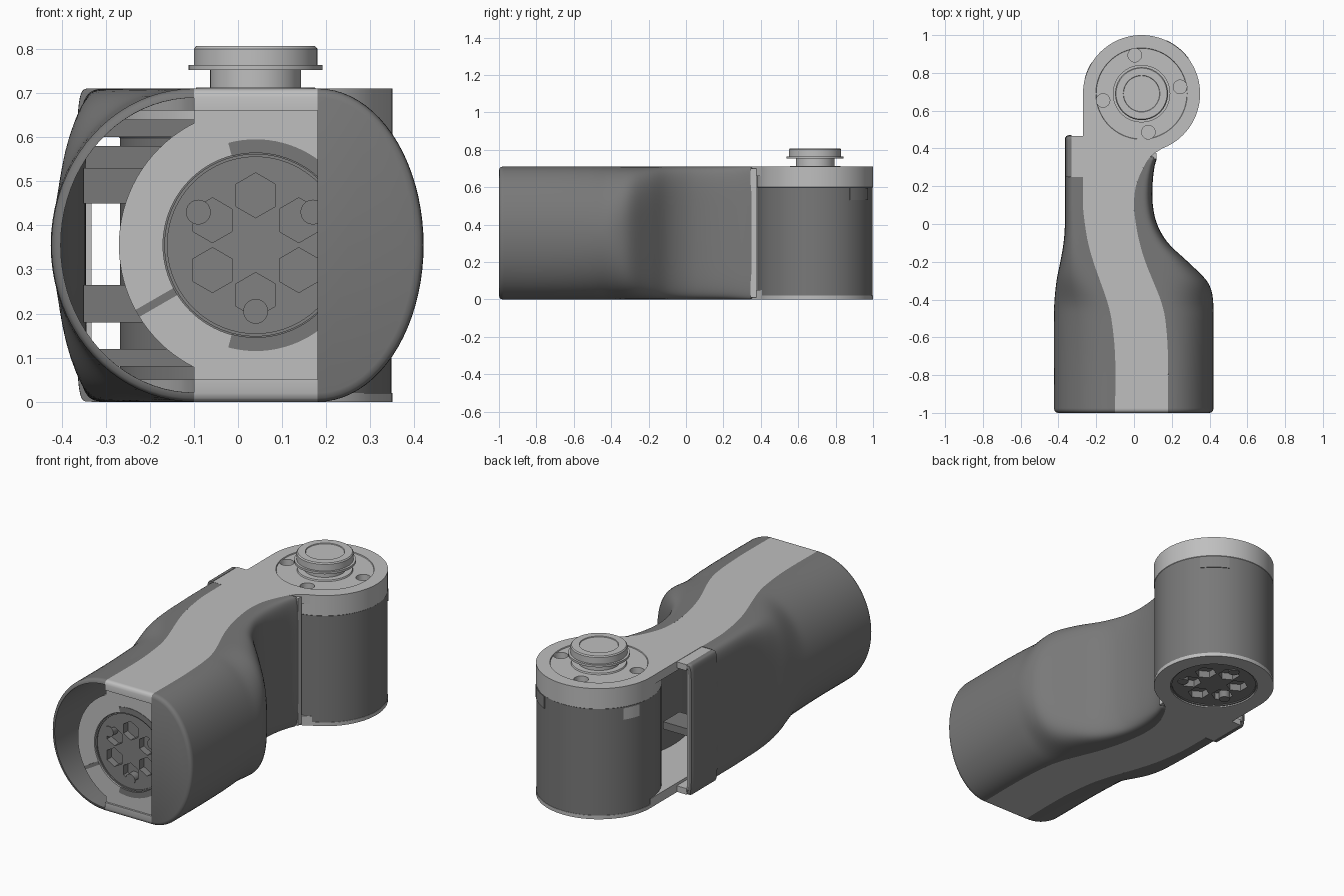
import bpy, bmesh, math
from mathutils import Matrix, Vector

if "Cube" in bpy.data.objects:
    bpy.data.objects.remove(bpy.data.objects["Cube"])

def material(name, v):
    m = bpy.data.materials.new(name)
    m.diffuse_color = (v, v, v, 1)
    m.use_nodes = True
    m.node_tree.nodes["Principled BSDF"].inputs["Base Color"].default_value = m.diffuse_color
    return m

LIGHT = material("light grey", 0.52)
DARK = material("dark grey", 0.19)
HUB = material("hub grey", 0.22)
MID = 0.355            # half height of the arm
CX, CY = 0.04, 0.69    # axis of the upright joint
FRONT = Matrix.Translation((CX, -0.99, MID)) @ Matrix.Rotation(math.pi / 2, 4, 'X')
UNDER = Matrix.Translation((CX, CY, 0)) @ Matrix.Rotation(math.pi, 4, 'X')
UP = Matrix.Translation((CX, CY, 0))

def finish(bm, name, mat, matrix=Matrix()):
    bmesh.ops.remove_doubles(bm, verts=bm.verts, dist=1e-5)
    bmesh.ops.delete(bm, geom=[e for e in bm.edges if not e.link_faces], context='EDGES')
    bmesh.ops.transform(bm, matrix=matrix, verts=bm.verts)
    bmesh.ops.recalc_face_normals(bm, faces=bm.faces)
    me = bpy.data.meshes.new(name)
    bm.to_mesh(me)
    bm.free()
    ob = bpy.data.objects.new(name, me)
    bpy.context.collection.objects.link(ob)
    if mat:
        me.materials.append(mat)
    return ob

def loft(name, sections, mat, ring=False, matrix=Matrix()):
    bm = bmesh.new()
    rows = [[bm.verts.new(p) for p in s] for s in sections]
    n = len(rows[0])
    for a, b in zip(rows, rows[1:] + (rows[:1] if ring else [])):
        for i in range(n):
            j = (i + 1) % n
            bm.faces.new((a[i], a[j], b[j], b[i]))
    if not ring:
        bm.faces.new(rows[0])
        bm.faces.new(rows[-1])
    return finish(bm, name, mat, matrix)

def lathe(name, prof, mat, matrix, a0=0, a1=360):
    full = a1 - a0 == 360
    n = max(4, (a1 - a0) * 96 // 360)
    angs = [math.radians(a0 + (a1 - a0) * i / n) for i in range(n + (not full))]
    return loft(name, [[(r * math.cos(a), r * math.sin(a), z) for r, z in prof] for a in angs],
                mat, full, matrix)

def tube(name, r0, r1, z0, z1, mat, matrix, a0=0, a1=360):
    return lathe(name, [(r0, z0), (r1, z0), (r1, z1), (r0, z1)], mat, matrix, a0, a1)

def box(name, x0, x1, y0, y1, z0, z1, mat, matrix=Matrix()):
    return loft(name, [[(x0, y, z0), (x1, y, z0), (x1, y, z1), (x0, y, z1)] for y in (y0, y1)],
                mat, False, matrix)

def cut(ob, prisms, matrix):
    # prisms: (x, y, radius, z0, z1, sides, turn)
    bm = bmesh.new()
    for x, y, r, z0, z1, sides, turn in prisms:
        bmesh.ops.create_cone(bm, cap_ends=True, segments=sides, radius1=r, radius2=r, depth=z1 - z0,
                              matrix=Matrix.Translation((x, y, (z0 + z1) / 2)) @ Matrix.Rotation(turn, 4, 'Z'))
    cutter = finish(bm, "cutter", None, matrix)
    cutter.hide_render = True
    mod = ob.modifiers.new("cut", 'BOOLEAN')
    mod.object, mod.operation, mod.solver = cutter, 'DIFFERENCE', 'EXACT'
    bpy.context.view_layer.objects.active = ob
    bpy.ops.object.modifier_apply(modifier=mod.name)
    bpy.data.objects.remove(cutter)

def curve(pts, y):
    # smooth interpolation through (y, value) pairs
    y = min(max(y, pts[0][0]), pts[-1][0])
    i = next(k for k in range(len(pts) - 1) if y <= pts[k + 1][0])
    def slope(k):
        a, b = pts[max(k - 1, 0)], pts[min(k + 1, len(pts) - 1)]
        return (b[1] - a[1]) / (b[0] - a[0])
    (ya, a), (yb, b) = pts[i], pts[i + 1]
    h = yb - ya
    t = (y - ya) / h
    return ((2*t**3 - 3*t*t + 1) * a + (t**3 - 2*t*t + t) * h * slope(i)
            + (3*t*t - 2*t**3) * b + (t**3 - t*t) * h * slope(i + 1))

# Plan outlines read from above: spine edges and outer cover edges
SPINE_L = [(-1, -.1), (-.7, -.1), (-.5, -.12), (-.4, -.145), (-.3, -.18), (-.2, -.215),
           (-.1, -.243), (0, -.26), (.1, -.27), (.45, -.27)]
SPINE_R = [(-1, .18), (-.7, .18), (-.5, .165), (-.4, .14), (-.3, .1), (-.2, .06), (-.1, .03),
           (0, .01), (.1, 0), (.2, .01), (.3, .05), (.36, .09), (.4, .15), (.45, .23)]
COVER_L = [(-1, -.423), (-.45, -.423), (-.3, -.41), (-.2, -.39), (-.1, -.373), (0, -.366), (.47, -.366)]
COVER_R = [(-1, .42), (-.45, .42), (-.37, .414), (-.3, .385), (-.2, .285), (-.1, .18), (0, .122),
           (.1, .1), (.2, .098), (.3, .108), (.36, .125)]

def stations(y0, y1, extra=()):
    n = round((y1 - y0) / .025)
    return sorted({round(y0 + (y1 - y0) * i / n, 4) for i in range(n + 1)} | set(extra))

def inset(y, end):
    # rounds off the two ends of a cover
    d = max(0, .02 - min(y + 1, end - y))
    return .02 - math.sqrt(max(0, .0004 - d * d))

def arc(xe, xo, y, e):
    t = min(max((y + .45) / .45, 0), 1)
    power = 2 / (2 + 3.5 * t * t * (3 - 2 * t))
    pts = []
    for i in range(41):
        a = math.pi * i / 40
        s, c = max(math.sin(a), 0), math.cos(a)
        side = 1 if xo > xe else -1
        pts.append((xe + (xo - xe - side * e) * s ** power, y,
                    MID - (MID - e) * math.copysign(abs(c) ** power, c)))
    return pts

ROUND = (-.996, -.99, -.98)
# Right cover wraps the motor closely
loft("right_cover", [arc(curve(SPINE_R, y), curve(COVER_R, y), y, inset(y, .36))
                     for y in stations(-1, .36, ROUND + (.345, .355))], DARK)
# Left cover is a thin open channel
def channel(y):
    xe = curve(SPINE_L, y) if y < .25 else -.33
    xo = curve(COVER_L, y)
    e = inset(y, .47)
    return arc(xe, xo, y, e) + arc(xe, xo, y, .021)[::-1]
loft("left_cover", [channel(y) for y in stations(-1, .47, ROUND + (.2495, .25, .455, .465))], DARK)

# Top and bottom spine plates, with the tab and the web beside the upright joint
def slab(y, x0, x1, e=0):
    return [(x0, y, .66), (x1, y, .66), (x1, y, .71 - e), (x0, y, .71 - e)]
FLIP = Matrix.Translation((0, 0, 2 * MID)) @ Matrix.Scale(-1, 4, (0, 0, 1))
for where, mx in (("top", Matrix()), ("bottom", FLIP)):
    loft(where + "_spine", [slab(y, curve(SPINE_L, y), curve(SPINE_R, y), inset(y, 2))
                            for y in stations(-1, .45, ROUND)], LIGHT, False, mx)
    loft(where + "_web", [slab(y, -.27, CX - math.sqrt(.065 - (y - CY) ** 2))
                          for y in stations(.44, .69)], LIGHT, False, mx)
    box(where + "_tab", -.33, -.26, .25, .465, .675, .708, LIGHT, mx)
    box(where + "_front_block", -.1, .18, -.99, -.9, .615, .695, LIGHT, mx)

# Inner walls and ribs seen through the open left side
box("left_liner", -.347, -.332, .25, .466, .03, .68, LIGHT)
box("joint_wall", -.02, .118, .345, .376, .01, .70, LIGHT)
for z0, z1, y in ((.45, .53, -.1), (.53, .58, 0), (.6, .64, -.1), (.18, .265, -.1), (.08, .12, 0)):
    box("inner_rib", -.35, -.1, y, y + .04, z0, z1, DARK)
box("inner_bracket", -.25, -.1, .2, .34, .25, .29, DARK)

# Six-pocket hub with three pins, used at the front and underneath
def hub(name, m, s):
    core = lathe(name, [(0, -.09), (.207 * s, -.09), (.207 * s, -.006), (.2 * s, -.006),
                        (.2 * s, -.012), (0, -.012)], HUB, m)
    cut(core, [(.113 * s * math.cos(a), .113 * s * math.sin(a), .051 * s, -.05, .02, 6, a + math.pi / 6)
               for a in (math.radians(30 + 60 * k) for k in range(6))], m)
    for k in (30, 150, 270):
        a = math.radians(k)
        tube(name + "_pin", 0, .028, -.06, -.008, HUB,
             m @ Matrix.Translation((.15 * s * math.cos(a), .15 * s * math.sin(a), 0)))

# Front motor: light ring, dark body, recess arc, slits and hub
tube("front_ring", .21, .31, -.09, 0, LIGHT, FRONT)
tube("front_motor", .2, .295, -.6, -.09, DARK, FRONT)
tube("motor_back", 0, .25, -.62, -.58, DARK, FRONT)
tube("front_recess_arc", .209, .24, -.01, .002, DARK, FRONT, -105, 105)
for k, r0 in ((30, .24), (210, .21)):
    box("front_slit", r0, .309, -.009, .009, -.006, .002, DARK,
        FRONT @ Matrix.Rotation(math.radians(k), 4, 'Z'))
hub("front_hub", FRONT, 1)

# Upright joint: base ring, dark body, light cap with screw holes
tube("joint_base", .225, .31, 0, .02, LIGHT, UP)
tube("joint_body", .225, .308, .02, .6, DARK, UP)
hub("under_hub", UNDER, 1.08)
cap = lathe("joint_cap", [(0, .59), (.3, .59), (.31, .6), (.31, .71), (.242, .71), (.24, .705), (0, .705)],
            LIGHT, UP)
cut(cap, [(.207 * math.cos(a), .207 * math.sin(a), .036, .67, .75, 24, 0)
          for a in (math.radians(10 + 90 * k) for k in range(4))], UP)
tube("dark_slot", .3, .312, .53, .595, HUB, UP, 37, 65)
tube("light_slot", .3, .312, .53, .595, LIGHT, UP, 148, 165)

# Output button on top of the joint
lathe("output_button", [(0, .7), (.14, .7), (.135, .712), (.103, .712), (.103, .752), (.152, .752),
                        (.152, .764), (.14, .764), (.14, .8), (.135, .806), (.097, .806),
                        (.095, .802), (0, .802)], LIGHT, UP)

# Smooth shading with crisp edges
bpy.ops.object.select_all(action='SELECT')
bpy.ops.object.shade_smooth_by_angle(angle=math.radians(35))
